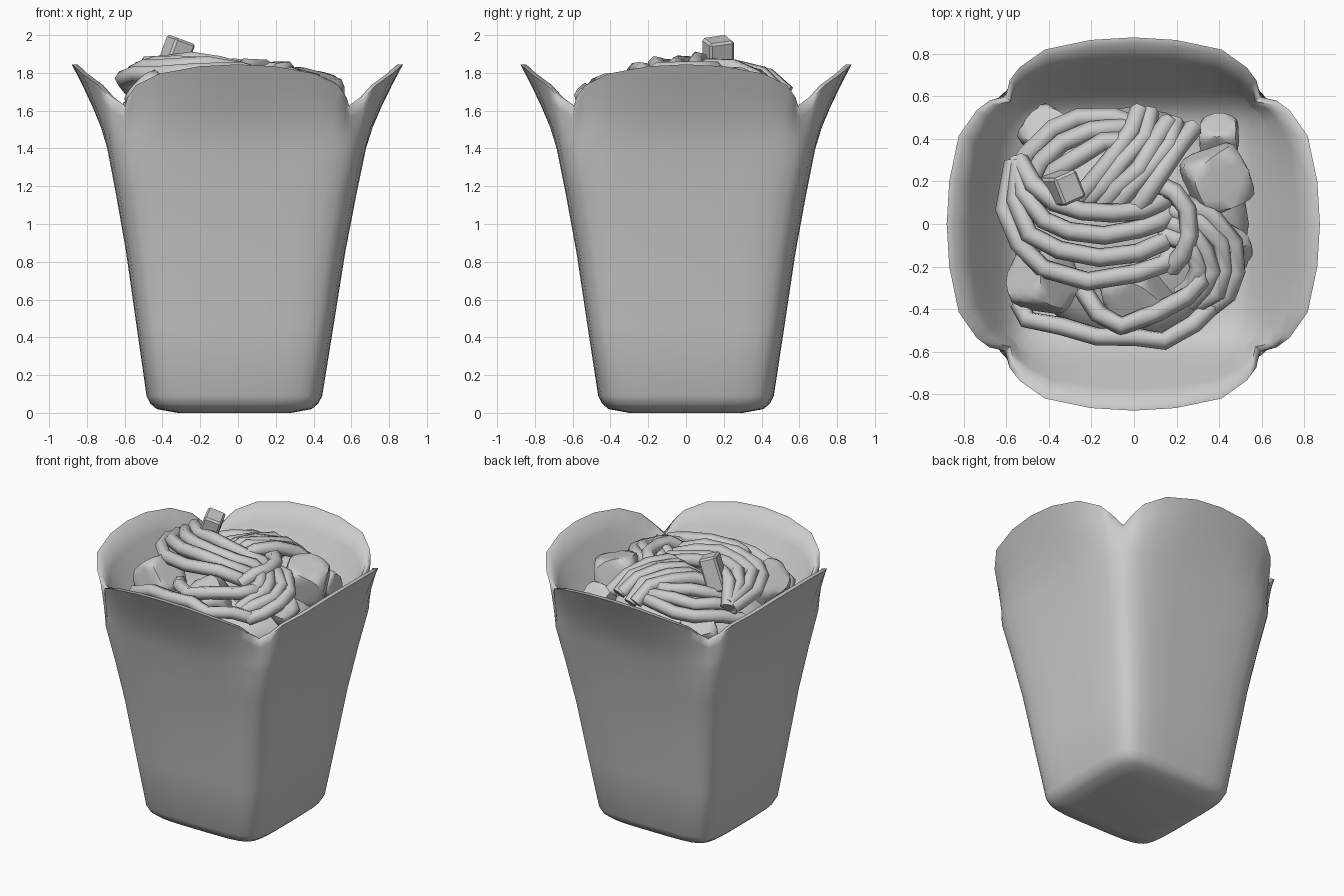
import bpy, bmesh, math, random
from mathutils import Vector, Matrix

random.seed(4)
if "Cube" in bpy.data.objects:
    bpy.data.objects.remove(bpy.data.objects["Cube"])

grey = bpy.data.materials.new("plain_grey")
grey.use_nodes = True
colour = (0.6, 0.6, 0.6, 1)
grey.diffuse_color = colour
for node in grey.node_tree.nodes:
    if node.type == 'BSDF_PRINCIPLED':
        node.inputs["Base Color"].default_value = colour


def finish(bm, name, angle):
    mesh = bpy.data.meshes.new(name)
    bm.to_mesh(mesh)
    bm.free()
    mesh.materials.append(grey)
    mesh.shade_smooth()
    mesh.set_sharp_from_angle(angle=math.radians(angle))
    obj = bpy.data.objects.new(name, mesh)
    bpy.context.collection.objects.link(obj)


# Carton: half of one side as (along, out), repeated round four sides
SQUARE = [(0, 1), (.3, 1), (.56, .993), (.73, .97), (.835, .935), (.893, .893)]
RIM = [(0, .877), (.2, .865), (.415, .82), (.535, .735), (.58, .675), (.597, .597)]
RIM_HEIGHT = [1.845, 1.835, 1.795, 1.735, 1.67, 1.615]
BODY = [(0, .3), (.02, .41), (.05, .445), (.09, .465), (.45, .52), (.85, .58), (1.15, .635), (1.4, .685)]
TOP_Z, TOP_W = BODY[-1]


def ring(half):
    side = [(-a, o, z) for a, o, z in reversed(half)] + half[1:-1]
    points = []
    for quarter in range(4):
        turn = Matrix.Rotation(quarter * math.pi / 2, 3, 'Z')
        for along, out, z in side:
            p = turn @ Vector((out, along, z))
            p.x -= 0.02 * max(0, 1 - z / 2.2)
            points.append(p)
    return points


def square_ring(z, w):
    return ring([(a * w, o * w, z) for a, o in SQUARE])


def flap_ring(t, scale):
    flare = t ** 1.25
    half = []
    for (a, o), (rim_a, rim_o), rim_z in zip(SQUARE, RIM, RIM_HEIGHT):
        along = a * TOP_W + (rim_a - a * TOP_W) * flare
        out = o * TOP_W + (rim_o - o * TOP_W) * flare
        half.append((along * scale, out * scale, TOP_Z + (rim_z - TOP_Z) * t))
    return ring(half)


# Outside wall, flared flaps, then the inside sloping in under the food
rings = [square_ring(z, w) for z, w in BODY]
rings += [flap_ring(t, 1) for t in (.25, .5, .75, 1)]
rings += [flap_ring(t, s) for t, s in ((1, .965), (.75, .94), (.5, .915))]
rings += [square_ring(1.51, .625), square_ring(1.42, .56), square_ring(1.38, .48)]

bm = bmesh.new()
loops = [[bm.verts.new(p) for p in r] for r in rings]
bm.faces.new(reversed(loops[0]))
bm.faces.new(loops[-1])
count = len(loops[0])
for low, high in zip(loops, loops[1:]):
    for i in range(count):
        j = (i + 1) % count
        bm.faces.new((low[i], low[j], high[j], high[i]))
finish(bm, "carton", 75)


# Food heap: everything rests on a shallow dome
def heap(x, y):
    return 1.79 - 0.7 * math.hypot(x, y) ** 3


# Rounded lump; a low flat limit cuts its sides into a soft-edged block
def lump(name, centre, size, flat, spin):
    bm = bmesh.new()
    bmesh.ops.create_icosphere(bm, subdivisions=3, radius=1)
    for v in bm.verts:
        v.co = Vector([max(-flat, min(flat, c)) * s for c, s in zip(v.co, size)])
    bm.transform(Matrix.Translation(centre) @ Matrix.Rotation(spin, 4, (.4, .5, 1)))
    finish(bm, name, 45)


lump("filling", (-.02, 0, 1.45), (.56, .55, .24), 1, 0)
CHUNKS = [(.39, .21, .19, .03), (-.43, -.27, .18, .03), (.02, -.32, .19, -.07),
          (.42, -.12, .14, -.03), (.4, .41, .12, 0), (-.4, .42, .15, -.03)]
for n, (x, y, r, lift) in enumerate(CHUNKS):
    lump(f"meat_chunk_{n + 1}", (x, y, heap(x, y) + lift - .08), (r, r, r * .9), .72, .5 + n)

# Tilted piece standing out of the heap
bm = bmesh.new()
bmesh.ops.create_cube(bm, size=1, matrix=Matrix.Diagonal((.12, .14, .24, 1)))
bmesh.ops.bevel(bm, geom=bm.edges[:], offset=.012, segments=1, affect='EDGES')
tilt = Matrix.Rotation(.35, 4, 'Y') @ Matrix.Rotation(.4, 4, 'Z')
bm.transform(Matrix.Translation((-.34, .17, 1.865)) @ tilt)
finish(bm, "vegetable_piece", 30)


# Noodles: strands spread between two guide paths, lift runs from start to end
def noodles(name, first, last, strands, lifts, wobble=.012, radius=.045):
    curve = bpy.data.curves.new(name, 'CURVE')
    curve.dimensions = '3D'
    curve.bevel_depth = radius
    curve.bevel_resolution = 1
    curve.use_fill_caps = True
    ends = len(first) - 1
    for s in range(strands):
        f = s / max(1, strands - 1)
        spline = curve.splines.new('POLY')
        spline.points.add(ends)
        spline.use_smooth = True
        for k, (a, b) in enumerate(zip(first, last)):
            x = a[0] + (b[0] - a[0]) * f + random.uniform(-wobble, wobble)
            y = a[1] + (b[1] - a[1]) * f + random.uniform(-wobble, wobble)
            lift = lifts[0] + (lifts[1] - lifts[0]) * k / ends
            tuck = .06 if k in (0, ends) else 0
            z = heap(x, y) + lift - tuck + random.uniform(-wobble, wobble)
            spline.points[k].co = (x, y, z, 1)
    curve.materials.append(grey)
    obj = bpy.data.objects.new(name, curve)
    bpy.context.collection.objects.link(obj)


noodles("sweeping_noodles",
        [(-.56, .3), (-.6, .08), (-.55, -.1), (-.42, -.21), (-.21, -.26), (0, -.24), (.14, -.18), (.2, -.08)],
        [(-.53, .3), (-.48, .18), (-.38, .09), (-.24, .05), (-.1, .04), (.03, .07), (.12, .11), (.18, .15)],
        4, (.17, -.03))
noodles("back_noodles",
        [(-.57, .2), (-.5, .33), (-.39, .45), (-.25, .51), (-.1, .51), (.04, .46)],
        [(-.42, .12), (-.36, .24), (-.27, .32), (-.15, .38), (-.03, .4), (.08, .4)],
        3, (.03, .03))
noodles("diagonal_noodles",
        [(.03, .53), (-.02, .42), (-.11, .3), (-.21, .18), (-.3, .08)],
        [(.27, .46), (.21, .35), (.14, .24), (.05, .13), (-.04, .04)],
        5, (.06, .03), .016)
noodles("right_noodles",
        [(.2, .12), (.36, .04), (.46, -.08), (.48, -.22), (.43, -.34), (.36, -.4)],
        [(.12, -.04), (.22, -.07), (.28, -.13), (.3, -.21), (.28, -.29), (.22, -.34)],
        4, (.02, 0))
loop = [(.1, .19), (.19, .15), (.25, .07), (.26, -.05), (.23, -.14), (.17, -.21)]
noodles("loop_noodle", loop, loop, 1, (.04, .04), 0)
front = [(-.54, -.37), (-.5, -.45), (-.34, -.48), (-.17, -.53), (0, -.53), (.14, -.55), (.28, -.47), (.38, -.37)]
noodles("front_noodle", front, front, 1, (.04, 0), 0)
bend = [(-.24, -.31), (-.17, -.42), (-.06, -.48), (.1, -.42), (.25, -.34), (.31, -.27), (.3, -.17)]
noodles("bent_noodle", bend, bend, 1, (.01, .03), 0)
